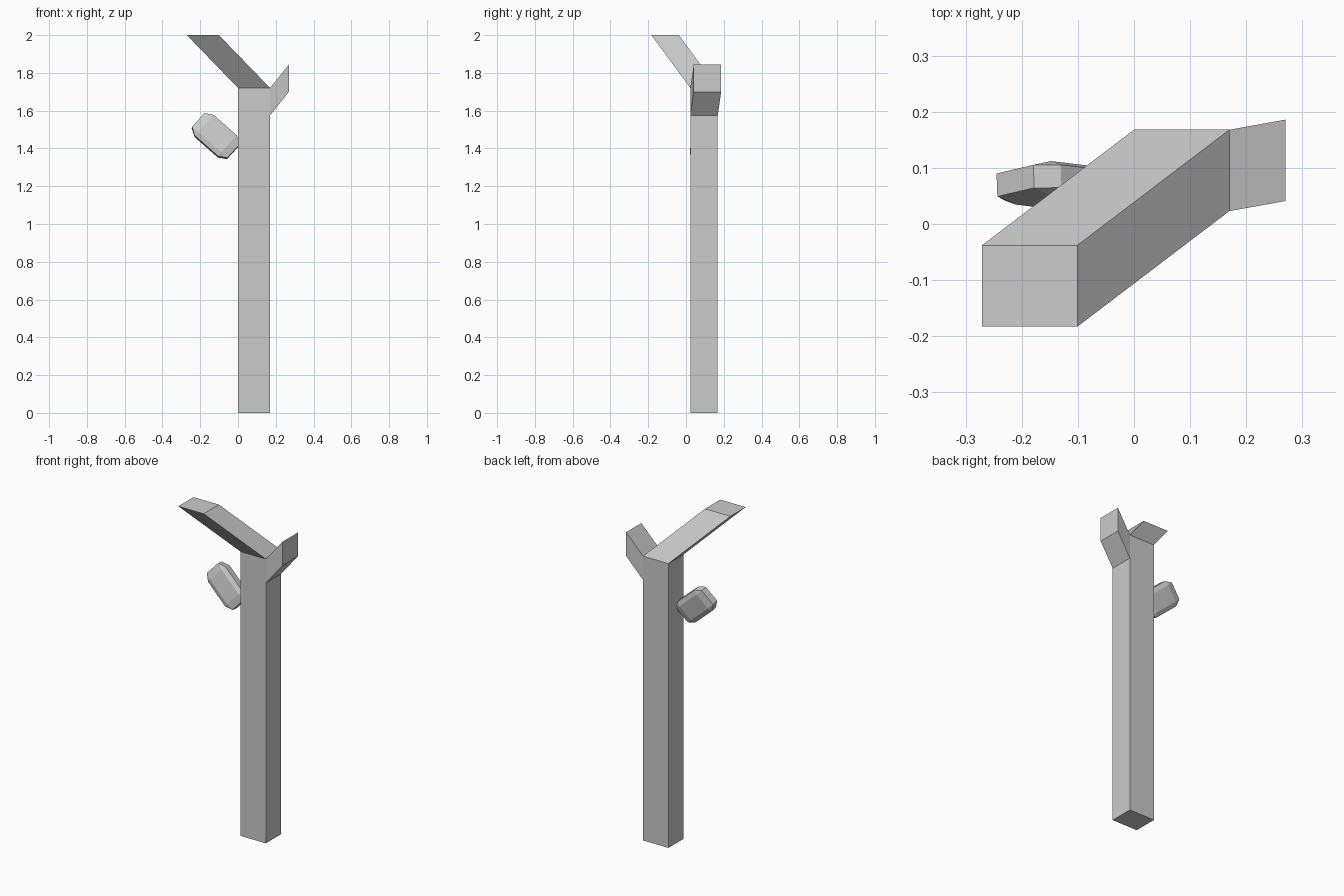
import bpy, bmesh
from mathutils import Matrix, Vector

if "Cube" in bpy.data.objects:
    bpy.data.objects.remove(bpy.data.objects["Cube"])


def make_object(name, bm):
    bmesh.ops.recalc_face_normals(bm, faces=bm.faces)
    mesh = bpy.data.meshes.new(name)
    bm.to_mesh(mesh)
    bm.free()
    obj = bpy.data.objects.new(name, mesh)
    bpy.context.collection.objects.link(obj)
    return obj


def extrude(bm, face, offset):
    """Extrude one face by a slanted offset and return the moved cap."""
    cap = bmesh.ops.extrude_discrete_faces(bm, faces=[face])["faces"][0]
    bmesh.ops.translate(bm, verts=cap.verts, vec=offset)
    return cap


# Trunk: square post with two branches extruded from its upper block
W, D, FORK, TOP = 0.17, 0.145, 1.575, 1.72
bm = bmesh.new()
bmesh.ops.create_cube(bm, size=1)
bmesh.ops.scale(bm, verts=bm.verts, vec=(W, D, FORK))
bmesh.ops.translate(bm, verts=bm.verts, vec=(W / 2, 0.023 + D / 2, FORK / 2))
bm.normal_update()
top = max(bm.faces, key=lambda f: f.calc_center_median().z)
top = extrude(bm, top, (0, 0, TOP - FORK))

# Short right branch, then long left branch
side = max((f for f in bm.faces if f.calc_center_median().z > FORK),
           key=lambda f: f.calc_center_median().x)
extrude(bm, side, (0.10, 0.018, 0.125))
extrude(bm, top, (-0.271, -0.206, 0.28))
make_object("trunk_with_branches", bm)

# Leaf clump: chamfered cube, flattened and tilted beside the trunk
bm = bmesh.new()
bmesh.ops.create_cube(bm, size=1)
bmesh.ops.bevel(bm, geom=bm.edges[:], offset=0.17, segments=1,
                profile=0.5, affect='EDGES')
long_axis = Vector((0.75, -0.09, -0.66)).normalized()
short_axis = Vector((0.63, 0.16, 0.76))
short_axis = (short_axis - long_axis * short_axis.dot(long_axis)).normalized()
thin_axis = long_axis.cross(short_axis)
tilt = Matrix((long_axis, short_axis, thin_axis)).transposed().to_4x4()
bm.transform(Matrix.Translation((-0.118, 0.066, 1.465)) @ tilt
             @ Matrix.Diagonal((0.25, 0.15, 0.063, 1)))
make_object("leaf_clump", bm)
